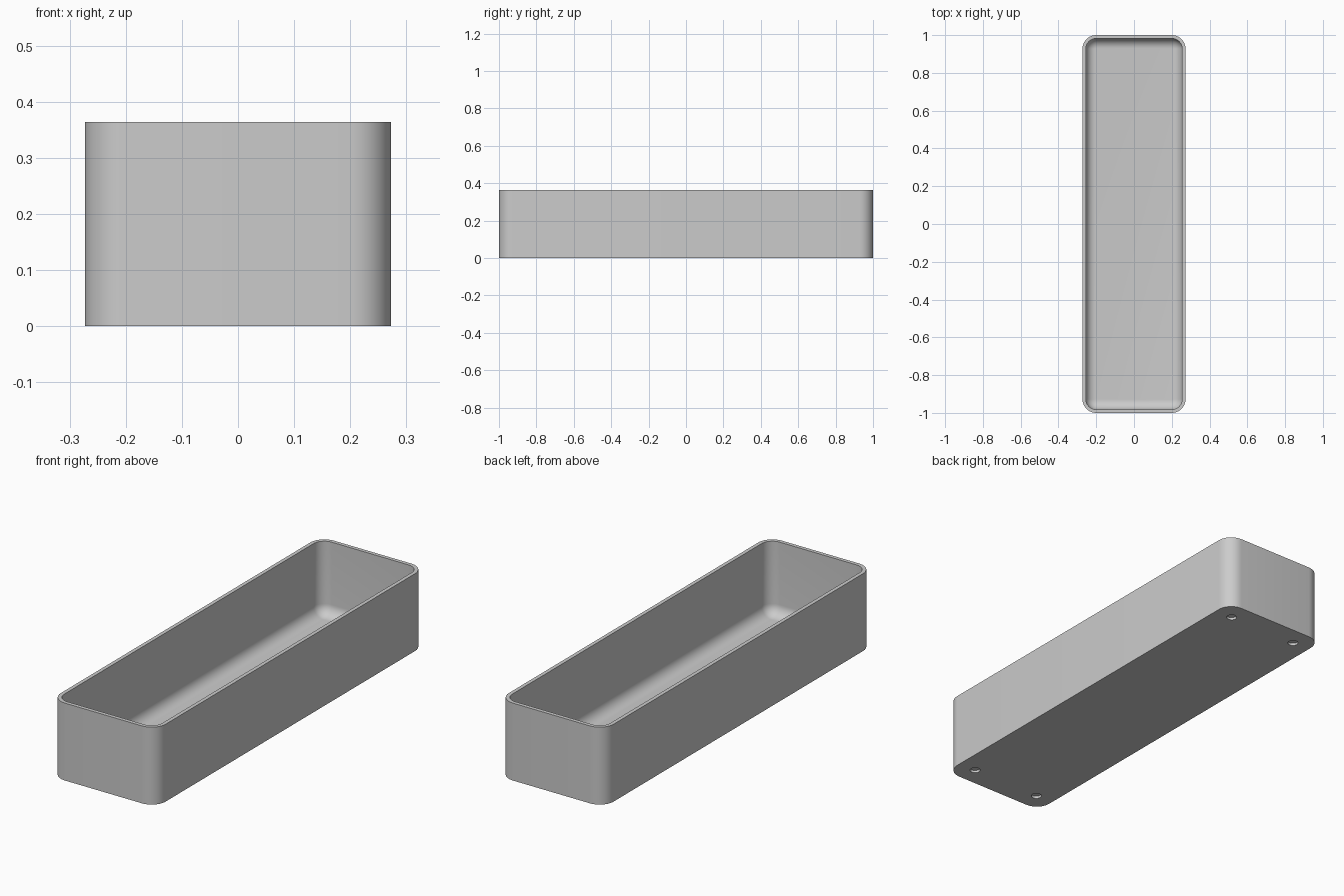
import bpy, bmesh, math

if "Cube" in bpy.data.objects:
    bpy.data.objects.remove(bpy.data.objects["Cube"], do_unlink=True)

HALF_X, HALF_Y, HEIGHT = 0.273, 1.0, 0.364
WALL, CORNER, FILLET = 0.018, 0.073, 0.052
STEPS = 10

grey = bpy.data.materials.new("plain grey")
grey.use_nodes = True
grey.diffuse_color = (0.6, 0.6, 0.6, 1)
grey.node_tree.nodes["Principled BSDF"].inputs["Base Color"].default_value = (0.6, 0.6, 0.6, 1)


def ring(bm, inset, z):
    """Rounded rectangle of vertices, moved inward by inset."""
    r = CORNER - inset
    verts = []
    for k, (sx, sy) in enumerate([(1, 1), (-1, 1), (-1, -1), (1, -1)]):
        for i in range(STEPS + 1):
            a = (k + i / STEPS) * math.pi / 2
            verts.append(bm.verts.new((sx * (HALF_X - CORNER) + r * math.cos(a),
                                       sy * (HALF_Y - CORNER) + r * math.sin(a), z)))
    return verts


# Tray shell: outer wall, rim, inner wall and the fillet down to the floor
profile = [(0, 0), (0, HEIGHT), (WALL, HEIGHT)]
for i in range(STEPS + 1):
    a = i / STEPS * math.pi / 2
    profile.append((WALL + FILLET * (1 - math.cos(a)),
                    WALL + FILLET * (1 - math.sin(a))))

bm = bmesh.new()
rings = [ring(bm, inset, z) for inset, z in profile]
for low, high in zip(rings, rings[1:]):
    for i in range(len(low)):
        j = (i + 1) % len(low)
        bm.faces.new((low[i], low[j], high[j], high[i]))
bm.faces.new(reversed(rings[0]))   # underside
bm.faces.new(rings[-1])            # floor
bmesh.ops.recalc_face_normals(bm, faces=bm.faces)
mesh = bpy.data.meshes.new("tray")
bm.to_mesh(mesh)
bm.free()
tray = bpy.data.objects.new("tray", mesh)
bpy.context.collection.objects.link(tray)
mesh.materials.append(grey)

# Shallow round recesses in the underside, one near each corner
for sx in (-1, 1):
    for sy in (-1, 1):
        bpy.ops.mesh.primitive_cylinder_add(
            vertices=32, radius=0.023, depth=0.024,
            location=(sx * (HALF_X - 0.091), sy * (HALF_Y - 0.091), 0))
        cutter = bpy.context.object
        cutter.name = "recess_cutter"
        cutter.hide_render = True
        cutter.data.materials.append(grey)
        cut = tray.modifiers.new("recess", "BOOLEAN")
        cut.operation, cut.solver, cut.object = "DIFFERENCE", "EXACT", cutter
        bpy.context.view_layer.objects.active = tray
        bpy.ops.object.modifier_apply(modifier=cut.name)
        bpy.data.objects.remove(cutter, do_unlink=True)

bpy.ops.object.select_all(action="DESELECT")
tray.select_set(True)
bpy.context.view_layer.objects.active = tray
bpy.ops.object.shade_smooth_by_angle(angle=math.radians(30))
